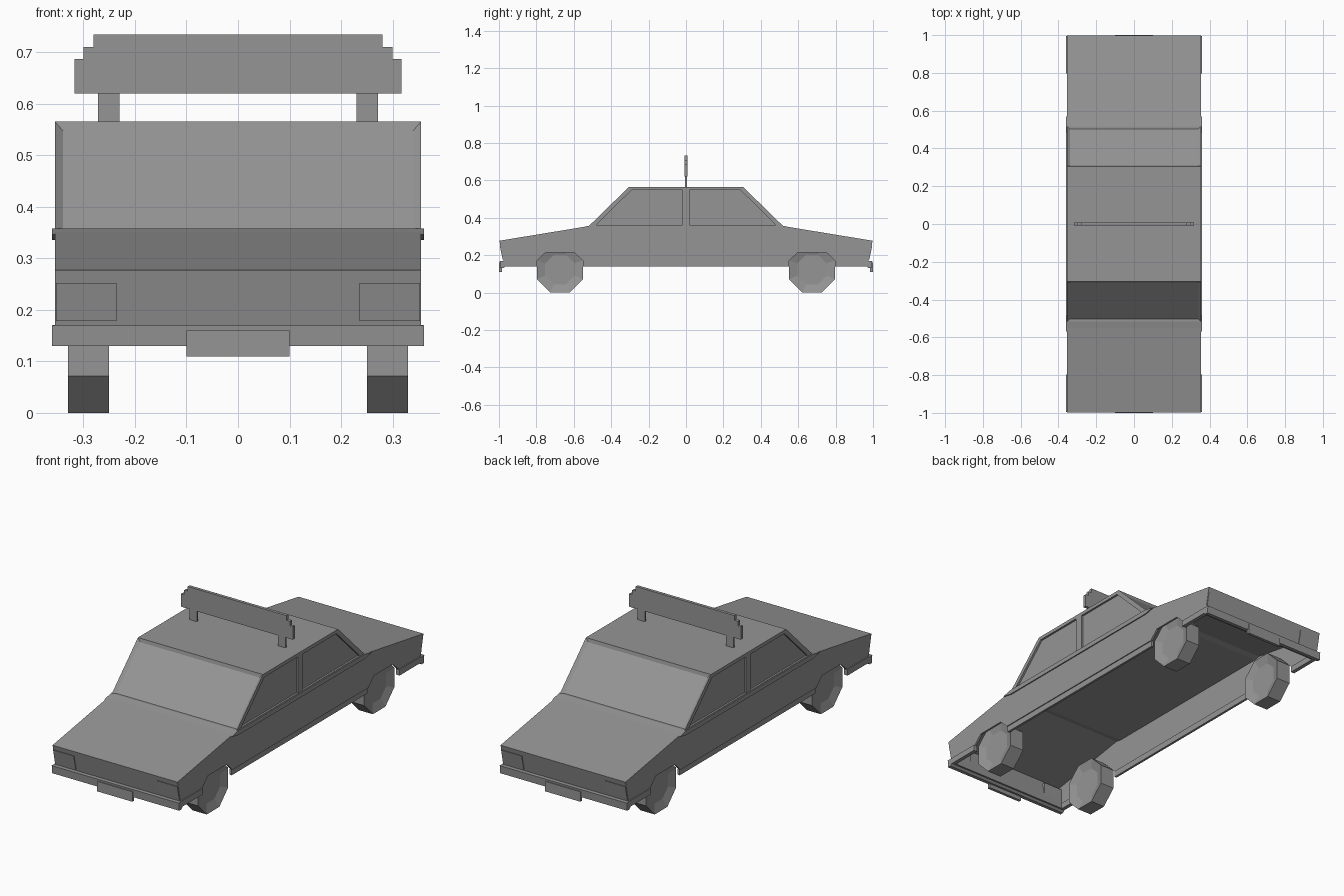
import bpy, bmesh, math
from mathutils import Matrix

cube = bpy.data.objects.get("Cube")
if cube:
    bpy.data.objects.remove(cube, do_unlink=True)

GREY = (0.3, 0.3, 0.3, 1)
mat = bpy.data.materials.new("plain grey")
mat.use_nodes = True
mat.diffuse_color = GREY
mat.node_tree.nodes["Principled BSDF"].inputs["Base Color"].default_value = GREY


def finish(bm, name):
    bmesh.ops.recalc_face_normals(bm, faces=bm.faces[:])
    mesh = bpy.data.meshes.new(name)
    bm.to_mesh(mesh)
    bm.free()
    mesh.materials.append(mat)
    ob = bpy.data.objects.new(name, mesh)
    bpy.context.scene.collection.objects.link(ob)
    return ob


def prism_bm(pts, lo, hi, axis="X"):
    """Extrude a (y, z) profile along x, or an (x, z) profile along y."""
    bm = bmesh.new()
    place = (lambda a, b, d: (d, a, b)) if axis == "X" else (lambda a, b, d: (a, d, b))
    rings = [[bm.verts.new(place(a, b, d)) for a, b in pts] for d in (lo, hi)]
    for ring in rings:
        bm.faces.new(ring)
    n = len(pts)
    for i in range(n):
        j = (i + 1) % n
        bm.faces.new((rings[0][i], rings[0][j], rings[1][j], rings[1][i]))
    bmesh.ops.recalc_face_normals(bm, faces=bm.faces[:])
    return bm


def prism(name, pts, lo, hi, axis="X"):
    return finish(prism_bm(pts, lo, hi, axis), name)


def box(name, x0, x1, y0, y1, z0, z1):
    return prism(name, [(y0, z0), (y1, z0), (y1, z1), (y0, z1)], min(x0, x1), max(x0, x1))


def both(half):
    """Mirror an open half profile, listed from +y inwards."""
    return half + [(-a, b) for a, b in reversed(half)]


W = 0.355
SIDES = ((1, "left"), (-1, "right"))
ENDS = ((-1, "front"), (1, "rear"))

# Hollow body: bonnet, boot and end panels as one thin skin
outer = both([(0.968, 0.14), (0.975, 0.17), (0.998, 0.277), (0.54, 0.352)])
inner = both([(0.956, 0.14), (0.963, 0.17), (0.985, 0.268), (0.54, 0.342)])
prism("body_skin", outer + inner[::-1], -W + 0.001, W - 0.001)

# Side panels with wheel arches, and tucked sills below
panel = both([(0.54, 0.352), (0.998, 0.277), (0.975, 0.17), (0.797, 0.17),
              (0.75, 0.215), (0.598, 0.215), (0.551, 0.17)])
for s, side in SIDES:
    prism(f"side_panel_{side}", panel, *sorted((s * (W - 0.01), s * W)))
    box(f"sill_{side}", s * 0.338, s * 0.35, -0.551, 0.551, 0.14, 0.172)

# Belt ledge under the windows
prism("belt_ledge", both([(0.515, 0.358), (0.57, 0.346), (0.515, 0.335)]), -0.361, 0.361)

# Cabin with recessed screens
bm = prism_bm(both([(0.525, 0.35), (0.305, 0.565)]), -W, W)
screens = [f for f in bm.faces if abs(f.normal.y) > 0.3]
bmesh.ops.inset_individual(bm, faces=screens, thickness=0.022, depth=-0.01)
cabin = finish(bm, "cabin")

# Recessed side windows, two on each side
window = [(0.02, 0.36), (0.482, 0.36), (0.292, 0.547), (0.02, 0.547)]
for s, side in SIDES:
    for e, end in ENDS:
        cutter = prism(f"window_cutter_{side}_{end}", [(e * a, b) for a, b in window],
                       *sorted((s * (W - 0.01), s * (W + 0.05))))
        cutter.hide_render = True
        cutter.hide_set(True)
        mod = cabin.modifiers.new(f"window_{side}_{end}", "BOOLEAN")
        mod.operation = "DIFFERENCE"
        mod.solver = "EXACT"
        mod.object = cutter

# Bake the cuts, then drop the cutters
bpy.context.view_layer.update()
baked = bpy.data.meshes.new_from_object(cabin.evaluated_get(bpy.context.evaluated_depsgraph_get()))
cabin.modifiers.clear()
cabin.data = baked
for ob in [o for o in bpy.data.objects if o.name.startswith("window_cutter")]:
    bpy.data.objects.remove(ob, do_unlink=True)

# Bumpers, number plates and lamps at both ends
lamp = [(0.965, 0.178), (0.9805, 0.178), (0.996, 0.252), (0.965, 0.252)]
for e, end in ENDS:
    bar = [(0.965, 0.14), (0.975, 0.13), (0.993, 0.13), (0.996, 0.17), (0.965, 0.17)]
    prism(f"bumper_{end}", [(e * a, b) for a, b in bar], -0.361, 0.361)
    box(f"number_plate_{end}", -0.1, 0.1, e * 0.985, e * 1.0, 0.109, 0.16)
    for s, side in SIDES:
        box(f"bumper_wrap_{end}_{side}", s * 0.34, s * 0.36, e * 0.797, e * 0.975, 0.14, 0.171)
        prism(f"lamp_{end}_{side}", [(e * a, b) for a, b in lamp],
              *sorted((s * 0.236, s * 0.353)))

# Eight-sided wheels with recessed hubs on both faces
R = 0.123
for e, end in ENDS:
    for s, side in SIDES:
        bm = bmesh.new()
        turn = Matrix.Rotation(math.pi / 2, 4, "Y") @ Matrix.Rotation(math.pi / 8, 4, "Z")
        r = R / math.cos(math.pi / 8)
        bmesh.ops.create_cone(bm, cap_ends=True, segments=8, radius1=r, radius2=r, depth=0.08,
                              matrix=Matrix.Translation((s * 0.29, e * 0.674, R)) @ turn)
        caps = [f for f in bm.faces if len(f.verts) == 8]
        bmesh.ops.inset_individual(bm, faces=caps, thickness=0.048, depth=-0.015)
        finish(bm, f"wheel_{end}_{side}")

# Stepped roof sign on two posts
sign = both([(0.317, 0.62), (0.317, 0.687), (0.3, 0.687), (0.3, 0.71), (0.28, 0.71), (0.28, 0.734)])
prism("roof_sign", sign, -0.008, 0.008, axis="Y")
for s, side in SIDES:
    box(f"sign_post_{side}", s * 0.23, s * 0.272, -0.005, 0.005, 0.56, 0.625)
